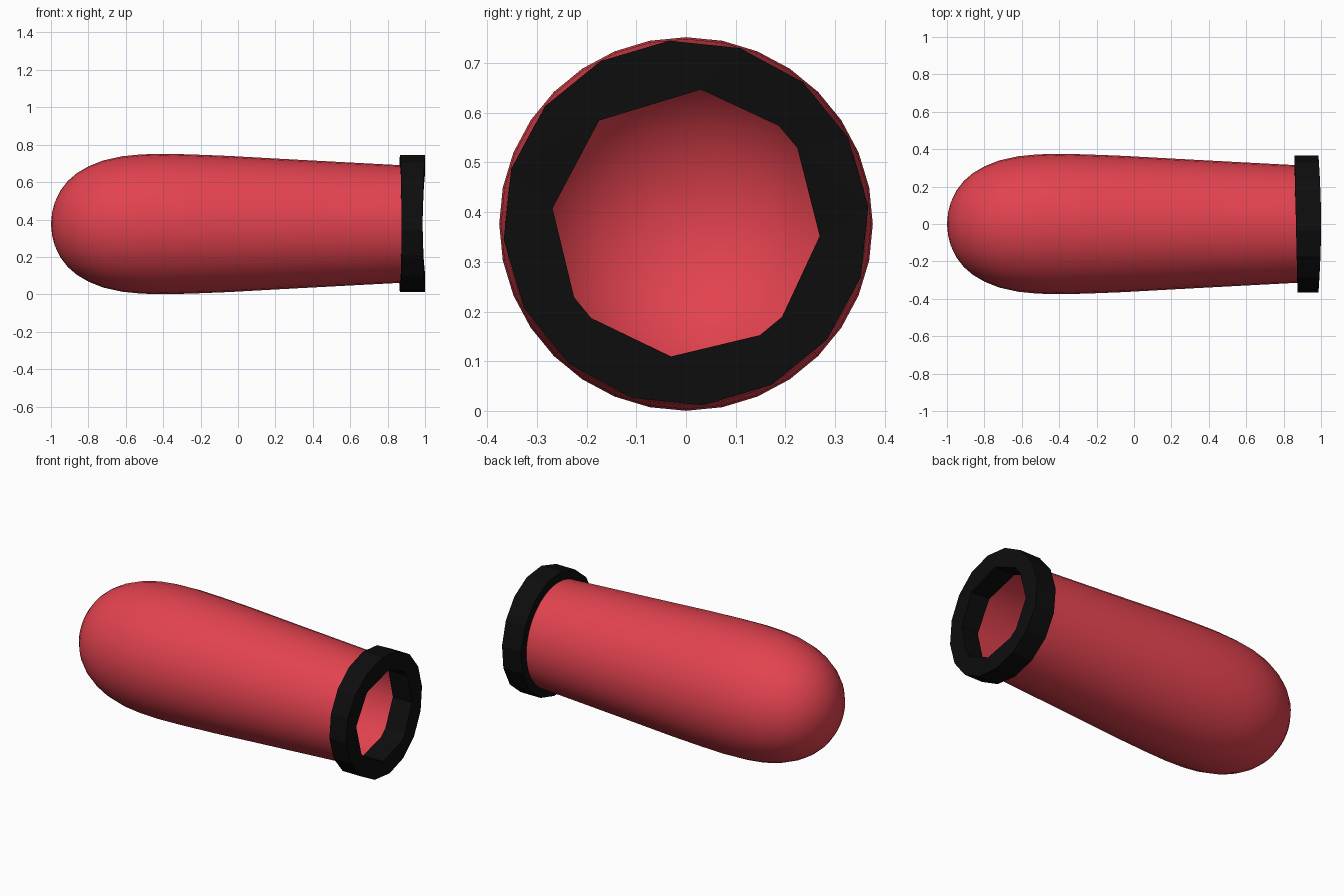
import bpy, bmesh, math
from mathutils import Vector

if "Cube" in bpy.data.objects:
    bpy.data.objects.remove(bpy.data.objects["Cube"])

CZ = 0.376  # height of the long axis


def material(name, rgb):
    m = bpy.data.materials.new(name)
    m.diffuse_color = (*rgb, 1)
    m.use_nodes = True
    m.node_tree.nodes["Principled BSDF"].inputs["Base Color"].default_value = m.diffuse_color
    return m


def finish(name, bm, mat):
    me = bpy.data.meshes.new(name)
    bm.to_mesh(me)
    bm.free()
    me.materials.append(mat)
    ob = bpy.data.objects.new(name, me)
    bpy.context.collection.objects.link(ob)
    return ob


red = material("red", (0.76, 0.055, 0.078))
black = material("black", (0.004, 0.004, 0.004))

# Body: open shell turned around the x axis
profile = [(-1, 0), (-0.994, 0.06), (-0.98, 0.115), (-0.95, 0.178), (-0.91, 0.23),
           (-0.86, 0.273), (-0.8, 0.308), (-0.72, 0.34), (-0.62, 0.362),
           (-0.52, 0.372), (-0.4, 0.3755), (-0.25, 0.372), (-0.05, 0.364),
           (0.2, 0.35), (0.5, 0.334), (0.88, 0.314)]
bm = bmesh.new()
verts = [bm.verts.new((x, 0, CZ + r)) for x, r in profile]
edges = [bm.edges.new(p) for p in zip(verts, verts[1:])]
bmesh.ops.spin(bm, geom=verts + edges, cent=(0, 0, CZ), axis=(1, 0, 0),
               angle=math.tau, steps=32, use_merge=True)
bmesh.ops.remove_doubles(bm, verts=bm.verts, dist=0.0005)
bmesh.ops.recalc_face_normals(bm, faces=bm.faces)
# make the shell face outwards
f = max(bm.faces, key=lambda f: f.calc_center_median().z)
if f.normal.z < 0:
    bmesh.ops.reverse_faces(bm, faces=bm.faces)
for f in bm.faces:
    f.smooth = True
finish("body_shell", bm, red)

# Collar: sixteen-sided outside, rough octagonal hole, slightly bowed faces
outer = [(0.368, 5.3 + 22.5 * i) for i in range(16)]
inner = [(0.270, a) for a in (-5.6, 34, 46.4, 83.6, 130.3, 173.7, 213.6, 225, 263.6, 303.4, 315.6)]
bm = bmesh.new()
rim = []
for loop in (outer, inner):
    vs = [bm.verts.new((0.866, r * math.cos(math.radians(a)),
                        CZ + 0.002 + r * math.sin(math.radians(a)))) for r, a in loop]
    rim += [bm.edges.new((vs[i - 1], vs[i])) for i in range(len(vs))]
bmesh.ops.triangle_fill(bm, edges=rim, use_beauty=True, normal=(1, 0, 0))
ext = bmesh.ops.extrude_face_region(bm, geom=bm.faces[:], use_keep_orig=True)
bmesh.ops.translate(bm, vec=Vector((0.127, 0, 0)),
                    verts=[g for g in ext["geom"] if isinstance(g, bmesh.types.BMVert)])
for v in bm.verts:
    a = math.atan2(v.co.z - CZ, v.co.y)
    if v.co.x > 0.93:
        v.co.x -= 0.007 * math.cos(2 * a)
    else:
        v.co.x -= 0.008 * math.cos(a)
bmesh.ops.recalc_face_normals(bm, faces=bm.faces)
finish("end_collar", bm, black)
